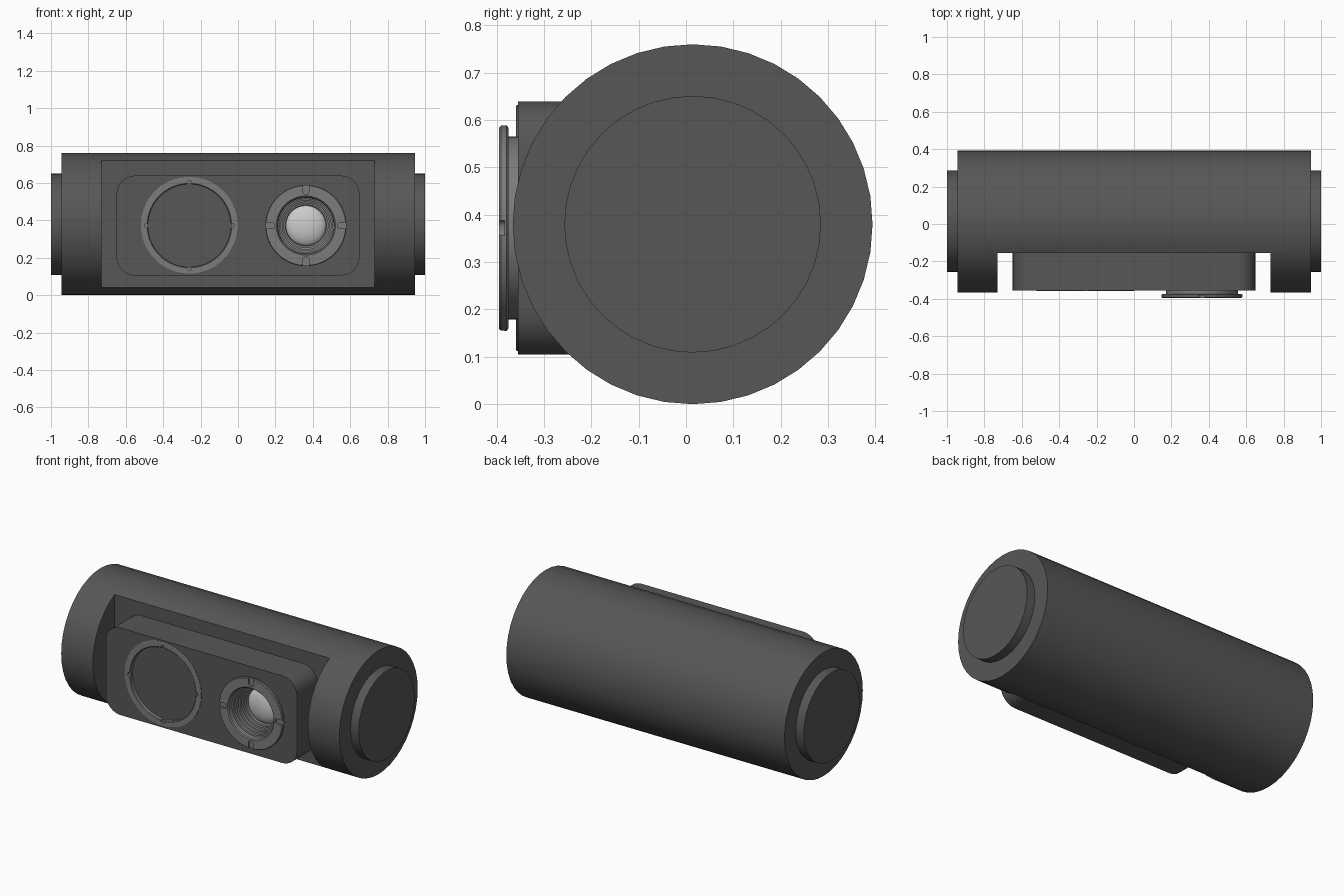
import bpy, bmesh, math

if "Cube" in bpy.data.objects:
    bpy.data.objects.remove(bpy.data.objects["Cube"])

CY, CZ = 0.014, 0.38      # body axis
LZ = 0.372                # height of both lenses


def material(name, v):
    m = bpy.data.materials.new(name)
    m.diffuse_color = (v, v, v, 1)
    m.use_nodes = True
    m.node_tree.nodes["Principled BSDF"].inputs["Base Color"].default_value = m.diffuse_color
    return m


DARK = material("dark_casing", 0.095)
RING = material("ring_grey", 0.2)
GLASS = material("pale_glass", 0.6)


def finish(name, bm, mat):
    bmesh.ops.remove_doubles(bm, verts=bm.verts, dist=1e-5)
    bmesh.ops.recalc_face_normals(bm, faces=bm.faces)
    me = bpy.data.meshes.new(name)
    bm.to_mesh(me)
    bm.free()
    ob = bpy.data.objects.new(name, me)
    bpy.context.collection.objects.link(ob)
    me.materials.append(mat)
    return ob


def select(ob):
    bpy.ops.object.select_all(action='DESELECT')
    ob.select_set(True)
    bpy.context.view_layer.objects.active = ob


def smooth(ob):
    select(ob)
    bpy.ops.object.shade_smooth_by_angle(angle=math.radians(30))


def cut(ob, cutter):
    mod = ob.modifiers.new("cut", 'BOOLEAN')
    mod.operation = 'DIFFERENCE'
    mod.solver = 'EXACT'
    mod.object = cutter
    select(ob)
    bpy.ops.object.modifier_apply(modifier=mod.name)
    bpy.data.objects.remove(cutter)


def add_prism(bm, cx, cz, w, h, r, y0, y1, steps=6):
    """Rounded rectangle in xz, extruded along y."""
    pts = []
    for i, (sx, sz) in enumerate(((1, 1), (-1, 1), (-1, -1), (1, -1))):
        for k in range(steps + 1):
            a = math.pi / 2 * (i + k / steps)
            pts.append((cx + sx * (w / 2 - r) + r * math.cos(a),
                        cz + sz * (h / 2 - r) + r * math.sin(a)))
    front = [bm.verts.new((x, y0, z)) for x, z in pts]
    back = [bm.verts.new((x, y1, z)) for x, z in pts]
    bm.faces.new(front)
    bm.faces.new(back[::-1])
    n = len(pts)
    for i in range(n):
        j = (i + 1) % n
        bm.faces.new((front[i], back[i], back[j], front[j]))


def lathe(name, profile, place, mat, n=48):
    """Revolve closed (radius, depth) profile; place maps (u, v, depth) to xyz."""
    bm = bmesh.new()
    rows = []
    for i in range(n):
        a = 2 * math.pi * i / n
        rows.append([bm.verts.new(place(r * math.cos(a), r * math.sin(a), d))
                     for r, d in profile])
    m = len(profile)
    for i in range(n):
        p, q = rows[i], rows[(i + 1) % n]
        for k in range(m):
            l = (k + 1) % m
            if profile[k][0] == 0 and profile[l][0] == 0:
                continue
            bm.faces.new((p[k], p[l], q[l], q[k]))
    bmesh.ops.remove_doubles(bm, verts=bm.verts, dist=1e-5)
    return finish(name, bm, mat)


def along_x(u, v, d):
    return (d, CY + u, CZ + v)


def facing_front(cx):
    return lambda u, v, d: (cx + u, d, LZ + v)


def notches(cx, r0, r1, w, y0, y1):
    """Four slots around a ring, as one cutter."""
    bm = bmesh.new()
    mid, ln = (r0 + r1) / 2, r1 - r0
    for s in (-1, 1):
        add_prism(bm, cx + s * mid, LZ, ln, w, w * 0.4, y0, y1)
        add_prism(bm, cx, LZ + s * mid, w, ln, w * 0.4, y0, y1)
    return finish("notch_cutter", bm, RING)


# Tubular body with stepped end caps
body = lathe("body", [(0, -1), (0.271, -1), (0.271, -0.945), (0.38, -0.945),
                      (0.38, 0.945), (0.271, 0.945), (0.271, 1), (0, 1)],
             along_x, DARK, 40)

# Flat recess across the front of the body
bm = bmesh.new()
bmesh.ops.create_cube(bm, size=1)
for v in bm.verts:
    v.co = (v.co.x * 1.46, -0.155 if v.co.y > 0 else -0.6, CZ + v.co.z * 1.2)
cut(body, finish("recess_cutter", bm, DARK))
smooth(body)

# Lens housing with two round sockets
bm = bmesh.new()
add_prism(bm, 0, LZ, 1.3, 0.535, 0.1, -0.355, -0.152)
housing = finish("lens_housing", bm, DARK)
for cx, r, depth in ((-0.26, 0.25, -0.31), (0.363, 0.185, -0.21)):
    cut(housing, lathe("socket_cutter", [(0, -0.5), (r, -0.5), (r, depth), (0, depth)],
                       facing_front(cx), DARK))
smooth(housing)

# Large window: thin ring with recessed dark disc
ring = lathe("window_ring", [(0.252, -0.312), (0.26, -0.354), (0.26, -0.357), (0.257, -0.359),
                             (0.226, -0.359), (0.222, -0.355), (0.222, -0.312)],
             facing_front(-0.26), RING, 64)
cut(ring, notches(-0.26, 0.205, 0.238, 0.025, -0.45, -0.345))
smooth(ring)
smooth(lathe("window_disc", [(0, -0.335), (0.224, -0.335), (0.224, -0.312), (0, -0.312)],
             facing_front(-0.26), DARK, 64))

# Small lens: flanged barrel with stepped inner threads
profile = [(0.187, -0.215), (0.193, -0.35), (0.193, -0.375), (0.212, -0.375), (0.217, -0.379),
           (0.217, -0.391), (0.213, -0.395), (0.158, -0.395), (0.152, -0.389)]
for k in range(5):
    r, d = 0.15 - 0.008 * k, -0.375 + 0.02 * k
    profile += [(r, d), (r, d + 0.012), (r - 0.008, d + 0.014)]
profile += [(0.107, -0.275), (0.107, -0.215)]
barrel = lathe("lens_barrel", profile, facing_front(0.363), RING, 64)
cut(barrel, notches(0.363, 0.168, 0.24, 0.032, -0.45, -0.383))
smooth(barrel)

# Domed glass
dome = [(0.11 * math.cos(math.pi / 2 * i / 10), -0.255 - 0.045 * math.sin(math.pi / 2 * i / 10))
        for i in range(10)]
smooth(lathe("lens_glass", dome + [(0, -0.30), (0, -0.22), (0.11, -0.22)],
             facing_front(0.363), GLASS))
